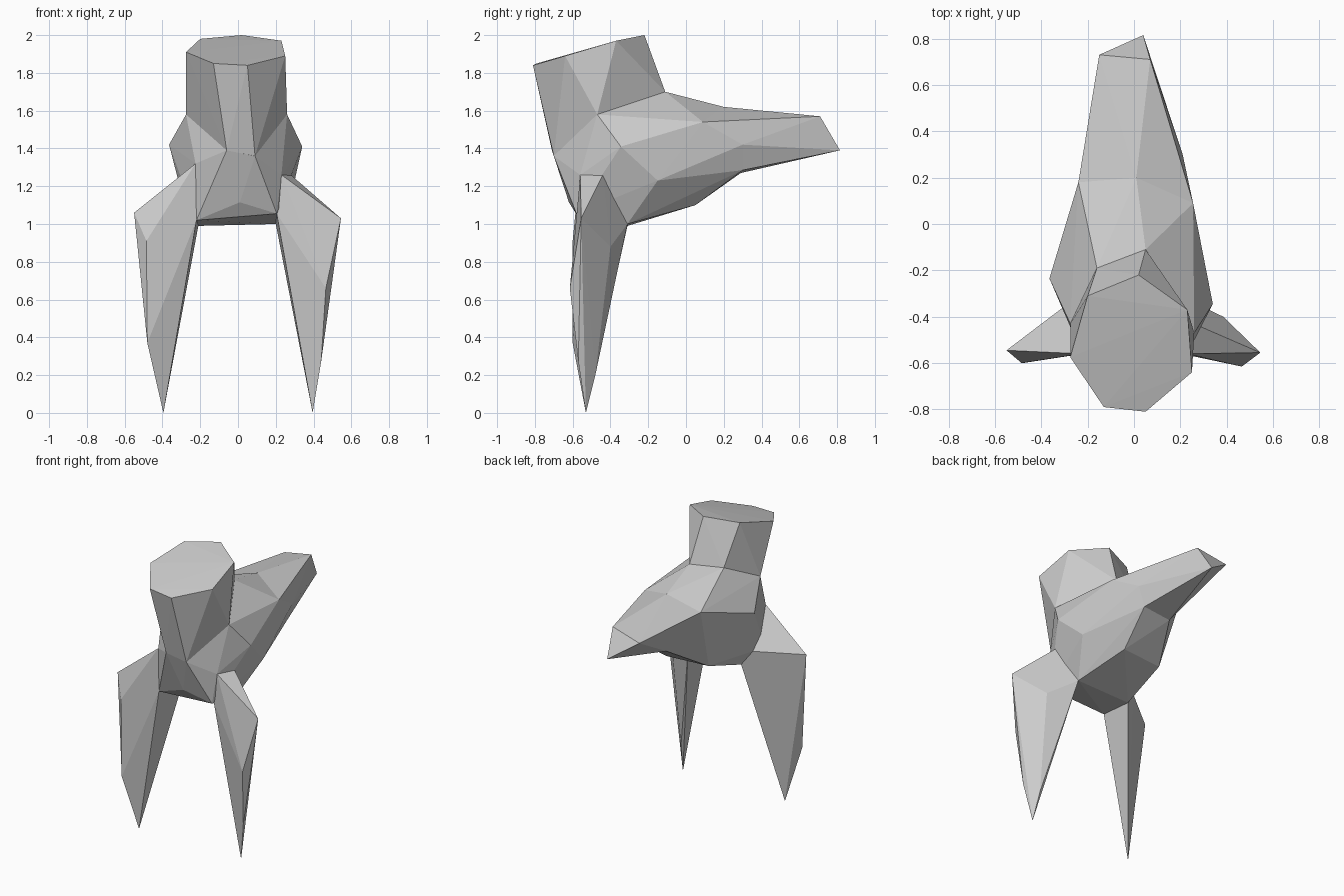
import bpy, bmesh


def faceted_part(name, *groups):
    """Wrap a set of corner points in a flat-faced shell."""
    bm = bmesh.new()
    for co in sorted({p for g in groups for p in g}):
        bm.verts.new(co)
    res = bmesh.ops.convex_hull(bm, input=bm.verts[:])
    loose = [v for v in bm.verts if not v.link_faces]
    bmesh.ops.delete(bm, geom=loose, context='VERTS')
    bmesh.ops.recalc_face_normals(bm, faces=bm.faces[:])
    mesh = bpy.data.meshes.new(name)
    bm.to_mesh(mesh)
    bm.free()
    obj = bpy.data.objects.new(name, mesh)
    bpy.context.collection.objects.link(obj)
    return obj


# Cross-sections running from the cut neck to the tail tip
neck_top = [(-.20, -.31, 1.98), (.02, -.22, 2.0), (.23, -.37, 1.97), (.25, -.64, 1.89),
            (.05, -.81, 1.84), (-.13, -.79, 1.85), (-.275, -.575, 1.91)]
neck_base = [(.05, -.11, 1.70), (-.16, -.19, 1.70), (.26, -.47, 1.58),
             (-.275, -.43, 1.58), (-.06, -.71, 1.39), (.09, -.70, 1.36)]
shoulders = [(.34, -.345, 1.41), (-.365, -.235, 1.42), (.30, -.15, 1.23),
             (.23, -.56, 1.26), (-.225, -.56, 1.32), (.28, -.44, 1.26), (-.28, -.34, 1.09)]
belly = [(.01, -.62, 1.115), (.205, -.58, 1.055), (-.22, -.56, 1.02),
         (.20, -.31, 1.0), (-.21, -.31, .99), (.12, .05, 1.10), (-.19, .02, 1.10)]
tail_root = [(.255, .09, 1.54), (.01, .20, 1.62), (-.24, .18, 1.55),
             (.21, .30, 1.42), (.165, .30, 1.285), (-.05, .29, 1.27)]
tail_tip = [(-.15, .73, 1.52), (.07, .71, 1.57), (.04, .815, 1.39)]

faceted_part("neck", neck_top, neck_base)
faceted_part("torso", neck_base, shoulders, belly, tail_root)
faceted_part("tail", tail_root, tail_tip)

# Spiky legs, from hip down to the point
right_leg = [(.23, -.56, 1.26), (.28, -.44, 1.26), (.20, -.31, 1.0), (.205, -.56, 1.055),
             (.545, -.555, 1.03), (.385, -.40, .88), (.465, -.615, .66),
             (.36, -.55, .39), (.44, -.57, .27), (.375, -.48, .20), (.395, -.53, 0)]
left_leg = [(-.225, -.56, 1.32), (-.28, -.34, 1.09), (-.21, -.31, .99), (-.22, -.56, 1.02),
            (-.55, -.545, 1.06), (-.485, -.60, .91), (-.335, -.57, .70),
            (-.48, -.60, .37), (-.335, -.48, .52), (-.395, -.53, 0)]
faceted_part("right_leg", right_leg)
faceted_part("left_leg", left_leg)
